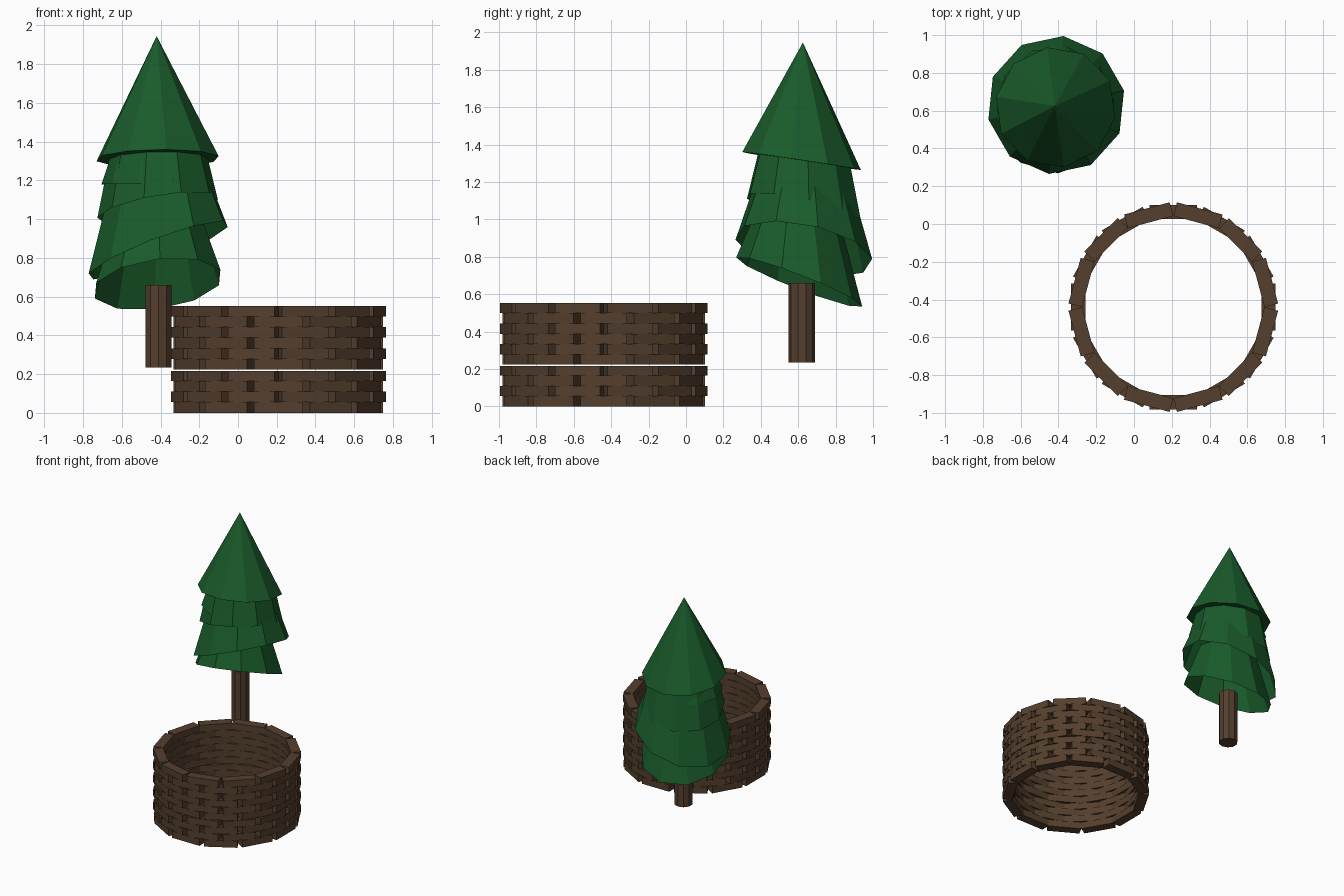
import bpy, bmesh
from math import sin, cos, tan, pi, radians
from mathutils import Matrix

if "Cube" in bpy.data.objects:
    bpy.data.objects.remove(bpy.data.objects["Cube"])


def material(name, rgb):
    m = bpy.data.materials.new(name)
    m.diffuse_color = (*rgb, 1)
    m.use_nodes = True
    m.node_tree.nodes["Principled BSDF"].inputs["Base Color"].default_value = m.diffuse_color
    return m


GREEN = material("pine_green", (0.01, 0.105, 0.024))
BROWN = material("wood_brown", (0.09, 0.05, 0.027))


def finish(bm, name, mat):
    bmesh.ops.recalc_face_normals(bm, faces=bm.faces[:])
    me = bpy.data.meshes.new(name)
    bm.to_mesh(me)
    bm.free()
    me.materials.append(mat)
    ob = bpy.data.objects.new(name, me)
    bpy.context.collection.objects.link(ob)
    return ob


def ring(bm, cx, cy, cz, r, gx, gy, phase, n=10):
    # Circle of points lying on a sloping plane
    pts = []
    for i in range(n):
        a = radians(phase) + 2 * pi * i / n
        x, y = r * cos(a), r * sin(a)
        pts.append(bm.verts.new((cx + x, cy + y, cz + gx * x + gy * y)))
    return pts


def skirt(name, x, y, z, r, gx, gy, height, r_top, phase):
    # Open tilted tier of branches, its top hidden in the tier above
    bm = bmesh.new()
    low = ring(bm, x, y, z, r, gx, gy, phase)
    high = ring(bm, x, y, z + height, r_top, gx / 2, gy / 2, phase)
    for i in range(10):
        j = (i + 1) % 10
        bm.faces.new((low[i], low[j], high[j], high[i]))
    finish(bm, name, GREEN)


# Round wall: ten courses of twelve bricks, alternate courses turned half a brick
CX, CY = 0.208, -0.44
R_IN, R_OUT, COURSE = 0.466, 0.541, 0.055
LENGTH = 2 * R_IN * tan(pi / 12)
for k in range(10):
    bm = bmesh.new()
    z0 = k * COURSE + (0.003 if k >= 4 else 0)
    h = COURSE - (0.003 if k == 3 else 0)
    for i in range(12):
        a = pi / 6 * i + (pi / 12 if k % 2 else 0)
        mat = (Matrix.Translation((CX, CY, z0 + h / 2)) @ Matrix.Rotation(a, 4, 'Z')
               @ Matrix.Translation(((R_IN + R_OUT) / 2, 0, 0))
               @ Matrix.Diagonal((R_OUT - R_IN, LENGTH, h, 1)))
        bmesh.ops.create_cube(bm, size=1, matrix=mat)
    finish(bm, f"brick_course_{k + 1}", BROWN)

# Trunk
bm = bmesh.new()
bmesh.ops.create_cone(bm, cap_ends=True, segments=10, radius1=0.071, radius2=0.071,
                      depth=0.425, matrix=Matrix.Translation((-0.411, 0.62, 0.4475)))
finish(bm, "trunk", BROWN)

# Branch tiers from the bottom up
skirt("branch_tier_1", -0.415, 0.605, 0.665, 0.337, 0.12, -0.385, 0.36, 0.22, 20)
skirt("branch_tier_2", -0.412, 0.630, 0.840, 0.367, 0.37, -0.18, 0.36, 0.255, 12)
skirt("branch_tier_3", -0.415, 0.630, 1.055, 0.312, 0.17, -0.22, 0.28, 0.25, 5)
skirt("branch_tier_4", -0.425, 0.615, 1.180, 0.280, 0.0, -0.02, 0.18, 0.22, 0)

# Pointed treetop with a closed underside
bm = bmesh.new()
base = ring(bm, -0.415, 0.618, 1.312, 0.32, 0.015, -0.15, 26)
tip = bm.verts.new((-0.42, 0.625, 1.945))
for i in range(10):
    bm.faces.new((base[i], base[(i + 1) % 10], tip))
bm.faces.new(base[::-1])
finish(bm, "treetop", GREEN)
